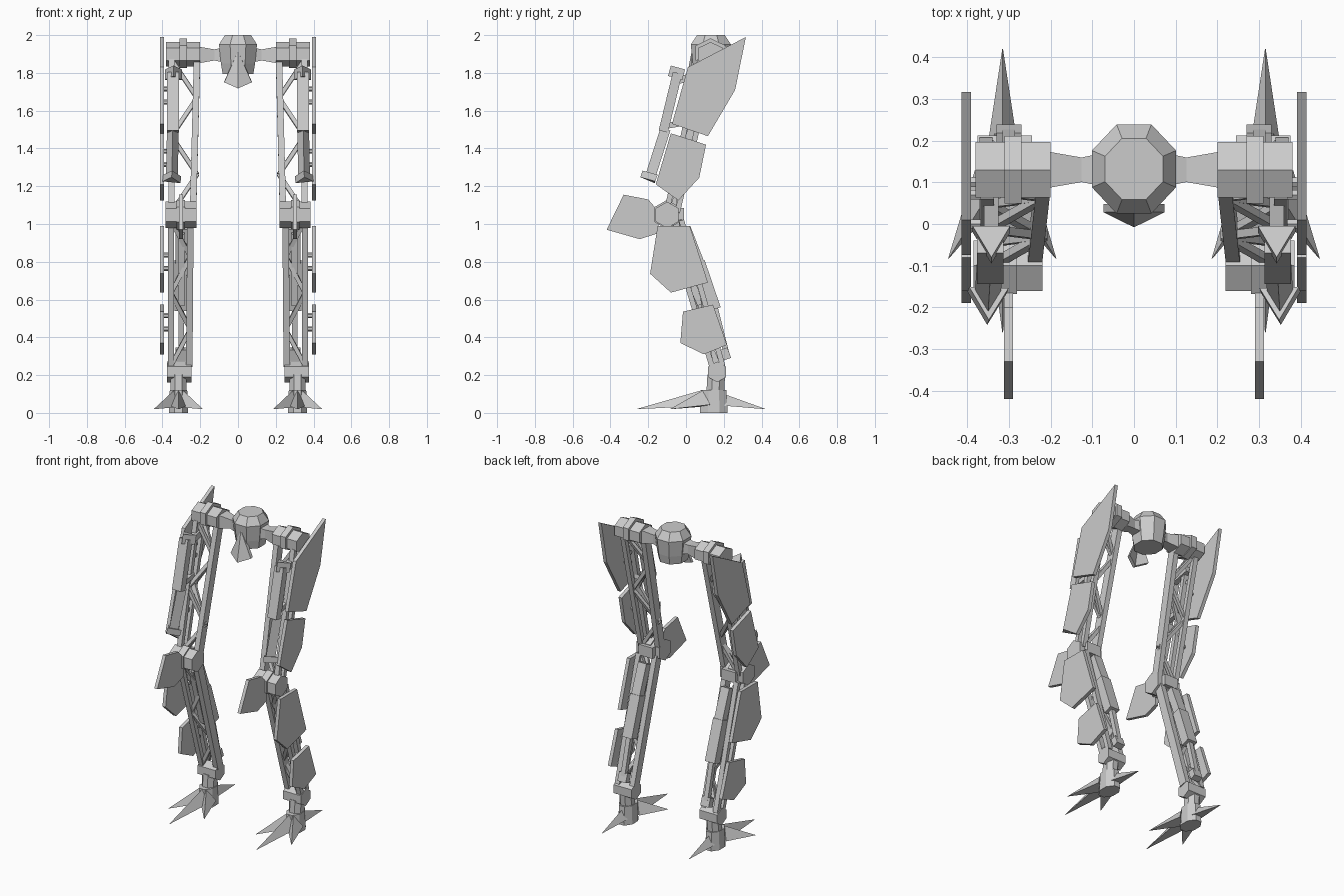
import bpy, bmesh, math
from mathutils import Vector as V


class Part:
    """Collects simple solids into one mesh; optionally mirrored across x."""
    def __init__(self):
        self.v, self.f = [], []

    def loft(self, rings):
        o, n = len(self.v), len(rings[0])
        for r in rings:
            self.v += [tuple(p) for p in r]
        for k in range(len(rings) - 1):
            for i in range(n):
                j = (i + 1) % n
                a = o + k * n
                self.f.append((a + i, a + j, a + n + j, a + n + i))
        self.f.append(tuple(range(o, o + n))[::-1])
        self.f.append(tuple(range(o + (len(rings) - 1) * n, o + len(rings) * n)))
        return self

    def frame(self, a, b):
        d = (b - a).normalized()
        u = V((0, 1, 0)) if abs(d.x) > 0.95 else V((1, 0, 0))
        u = (u - d * u.dot(d)).normalized()
        return u, d.cross(u)

    def tube(self, a, b, r0, r1, n=6, phase=90, flat=1):
        a, b = V(a), V(b)
        u, w = self.frame(a, b)
        ang = [math.radians(phase + 360 * i / n) for i in range(n)]
        return self.loft([[c + u * r * math.cos(t) + w * r * flat * math.sin(t) for t in ang]
                          for c, r in ((a, r0), (b, r1))])

    def beam(self, a, b, w, h):
        a, b = V(a), V(b)
        u, v = self.frame(a, b)
        sq = ((1, 1), (-1, 1), (-1, -1), (1, -1))
        return self.loft([[c + u * w / 2 * i + v * h / 2 * j for i, j in sq] for c in (a, b)])

    def plate(self, pts, x0, x1):
        return self.loft([[(x, y, z) for y, z in pts] for x in (x0, x1)])

    def done(self, name, mirror=True):
        me = bpy.data.meshes.new(name)
        me.from_pydata(self.v, [], self.f)
        bm = bmesh.new()
        bm.from_mesh(me)
        bmesh.ops.recalc_face_normals(bm, faces=bm.faces)
        bm.to_mesh(me)
        bm.free()
        ob = bpy.data.objects.new(name, me)
        bpy.context.collection.objects.link(ob)
        if mirror:
            m = ob.modifiers.new("Mirror", 'MIRROR')
            m.use_mirror_merge = False
        return ob


# pelvis body: faceted octagonal drum
p = Part()
ang = [math.radians(22.5 + 45 * i) for i in range(8)]
p.loft([[(r * math.cos(t), 0.132 + 1.06 * r * math.sin(t), z) for t in ang]
        for z, r in ((1.795, 0.088), (1.85, 0.098), (1.95, 0.109), (2.0, 0.075))])
p.done("pelvis_body", False)

# folded beak plate under the body front
p = Part()
for s in (1, -1):
    tri = [V((0, 0.03, 1.915)), V((0.073 * s, 0.028, 1.75)), V((0, -0.008, 1.718))]
    p.loft([tri, [q + V((0, 0.02, 0.004)) for q in tri]])
p.done("pelvis_beak", False)

# hip axle: flared arms between body and hips
p = Part()
p.tube((0.07, 0.13, 1.895), (0.2, 0.13, 1.895), 0.028, 0.06, 4, 45)
p.tube((0.08, 0.13, 1.895), (0.2, 0.13, 1.895), 0.055, 0.02, 4, 45)
p.done("hip_axle")

# hip joint with collar
p = Part()
p.tube((0.2, 0.13, 1.899), (0.38, 0.13, 1.899), 0.077, 0.077, 6, 90, 0.84)
p.tube((0.27, 0.13, 1.905), (0.31, 0.13, 1.905), 0.093, 0.093, 6, 90, 0.84)
p.done("hip_joint")

# knee joint
p = Part()
p.tube((0.22, -0.1, 1.048), (0.385, -0.1, 1.048), 0.07, 0.07)
p.tube((0.28, -0.1, 1.05), (0.325, -0.1, 1.05), 0.078, 0.078)
p.beam((0.3, -0.1, 1.05), (0.3, -0.01, 1.05), 0.1, 0.07)
p.done("knee_joint")

# knee guard fin
Part().plate([(-0.33, 1.155), (-0.2, 1.13), (-0.14, 1.06), (-0.15, 0.95),
              (-0.245, 0.92), (-0.42, 0.97)], 0.29, 0.312).done("knee_guard")


def truss(name, top, bottom, xi, xo, steps, inset):
    """Rails joined by zigzag struts; top and bottom are (y, z)."""
    (y0, z0), (y1, z1) = top, bottom
    p = Part()
    for dy in (-0.036, 0.036):
        p.beam((xo, y0 + dy, z0), (xo, y1 + dy * inset, z1), 0.032, 0.028)
    p.beam((xi[0], y0, z0), (xi[1], y1, z1), 0.034, 0.055)

    def at(x, t, dy):
        return (x, y0 + (y1 - y0) * t + dy, z0 + (z1 - z0) * t)
    for dy in (-0.03, 0.03):
        for k in range(steps):
            t, t2 = k / steps, (k + 1) / steps
            xa, xb = (xi[0], xo) if k % 2 else (xo, xi[0])
            ya, yb = (0, dy) if k % 2 else (dy, 0)
            p.beam(at(xa, t, ya), at(xb, t2, yb), 0.022, 0.02)
    p.done(name)


truss("thigh_frame", (0.11, 1.87), (-0.075, 1.06), (0.217, 0.238), 0.352, 4, 0.8)
truss("shin_frame", (-0.06, 1.02), (0.165, 0.25), (0.252, 0.258), 0.355, 4, 0.8)

# front thigh piston: box cylinder, three-sided cap, rod and foot
p = Part()
p.tube((0.342, -0.03, 1.825), (0.342, -0.045, 1.77), 0.052, 0.052, 3)
p.beam((0.345, -0.045, 1.8), (0.345, -0.12, 1.49), 0.064, 0.05)
p.tube((0.345, -0.1, 1.5), (0.35, -0.18, 1.25), 0.036, 0.036, 3)
p.tube((0.348, -0.178, 1.265), (0.352, -0.19, 1.23), 0.055, 0.055, 3)
p.beam((0.342, -0.05, 1.76), (0.342, 0.09, 1.79), 0.035, 0.04)
p.beam((0.342, -0.1, 1.52), (0.342, 0.02, 1.54), 0.03, 0.03)
p.done("thigh_piston")

# rear shin piston
p = Part()
p.beam((0.3, 0.0, 0.98), (0.3, 0.085, 0.76), 0.06, 0.05)
p.beam((0.3, 0.07, 0.8), (0.3, 0.155, 0.55), 0.07, 0.06)
p.beam((0.3, 0.15, 0.57), (0.3, 0.22, 0.29), 0.03, 0.03)
p.beam((0.3, 0.2, 0.34), (0.3, 0.22, 0.285), 0.06, 0.04)
p.beam((0.3, -0.04, 0.95), (0.3, 0.07, 0.57), 0.035, 0.035)
p.done("shin_piston")

# outer armour plates with mounting pegs behind
plates = {
    "thigh_upper_armour": [(0.317, 1.99), (0.01, 1.83), (-0.074, 1.53), (0.116, 1.465), (0.26, 1.71)],
    "thigh_lower_armour": [(-0.08, 1.48), (0.106, 1.42), (0.07, 1.245), (-0.04, 1.125), (-0.16, 1.21)],
    "shin_upper_armour": [(-0.15, 0.99), (0.02, 0.99), (0.116, 0.69), (-0.08, 0.637), (-0.19, 0.737)],
    "shin_lower_armour": [(-0.016, 0.536), (0.143, 0.573), (0.217, 0.36), (0.095, 0.31), (-0.03, 0.37)],
}
pegs = [(0.07, 1.68), (0.0, 1.35), (0.0, 0.8), (0.1, 0.48)]
for (name, pts), (y, z) in zip(plates.items(), pegs):
    p = Part().plate(pts, 0.391, 0.414)
    for dz in (-0.035, 0.035):
        p.tube((0.35, y, z + dz), (0.4, y, z + dz), 0.013, 0.013)
    p.done(name)

# ankle joint and pedestal foot
Part().tube((0.245, 0.165, 0.217), (0.375, 0.165, 0.217), 0.055, 0.055).done("ankle_joint")
p = Part()
p.tube((0.315, 0.147, 0), (0.315, 0.147, 0.12), 0.055, 0.05, 8, 22.5, 1.45)
p.tube((0.315, 0.155, 0.11), (0.315, 0.16, 0.2), 0.046, 0.046, 8, 22.5, 1.1)
p.done("foot_pedestal")

# claws: three-sided spikes with the ridge on top
claws = {
    "front_claw": ((0.315, 0.09, 0.065), (0.315, -0.26, 0.02), 0.055, 90),
    "outer_claw": ((0.34, 0.1, 0.065), (0.445, -0.083, 0.02), 0.055, 90),
    "inner_claw": ((0.29, 0.1, 0.065), (0.187, -0.083, 0.02), 0.055, 90),
    "back_claw": ((0.315, 0.19, 0.06), (0.315, 0.42, 0.02), 0.042, 270),
}
for name, (base, tip, r, ph) in claws.items():
    Part().tube(base, tip, r, 0.001, 3, ph).done(name)
